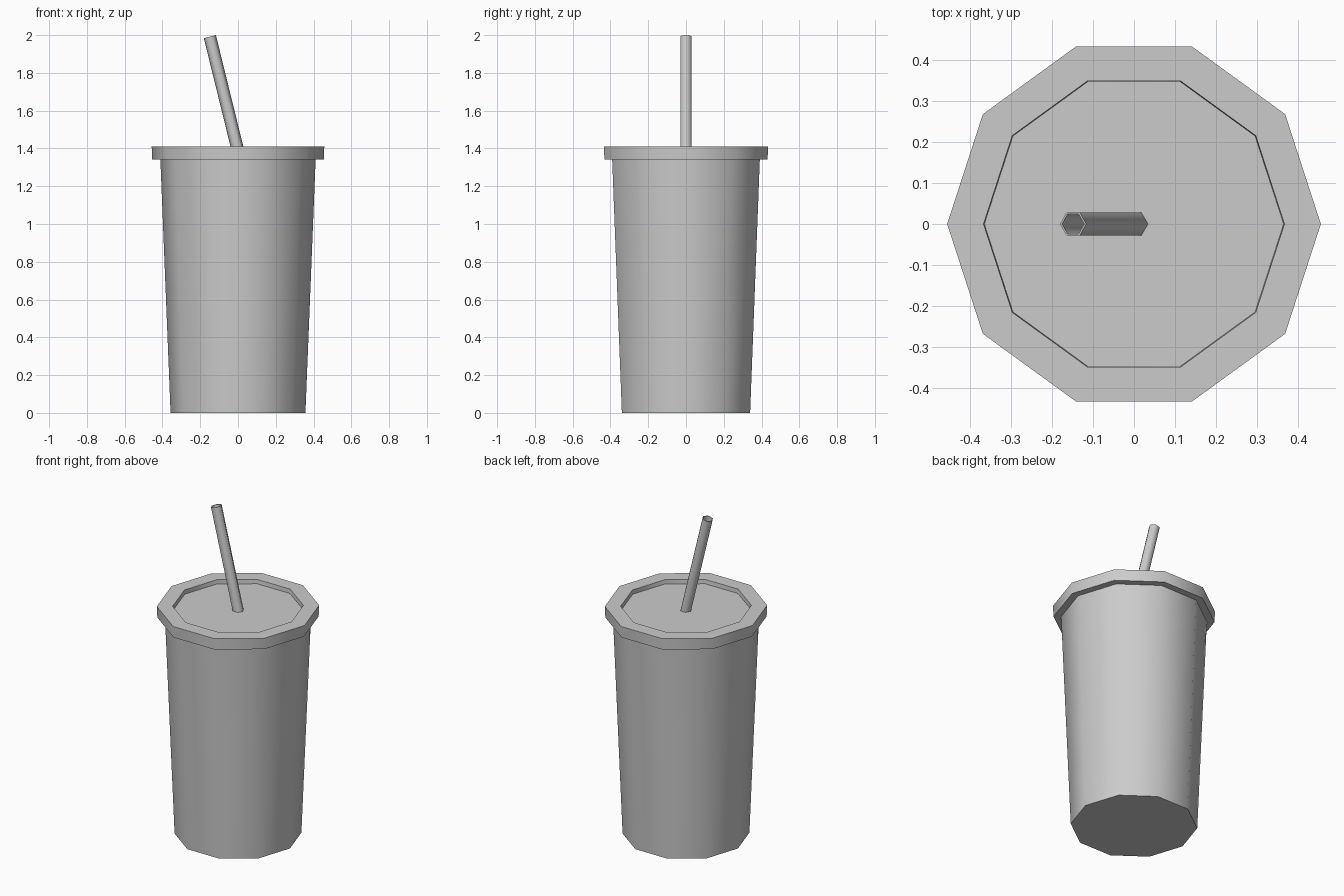
import bpy, bmesh, math
from mathutils import Matrix, Vector

if "Cube" in bpy.data.objects:
    bpy.data.objects.remove(bpy.data.objects["Cube"])


def lathe(name, profile, sides, closed=False, matrix=None):
    """Revolve (radius, z) points; cap both ends unless the profile is a loop."""
    bm = bmesh.new()
    rings = []
    for r, z in profile:
        rings.append([bm.verts.new((r * math.cos(2 * math.pi * i / sides),
                                    r * math.sin(2 * math.pi * i / sides), z))
                      for i in range(sides)])
    pairs = list(zip(rings, rings[1:]))
    if closed:
        pairs.append((rings[-1], rings[0]))
    else:
        bm.faces.new(rings[0])
        bm.faces.new(rings[-1])
    for a, b in pairs:
        for i in range(sides):
            j = (i + 1) % sides
            bm.faces.new((a[i], a[j], b[j], b[i]))
    bmesh.ops.recalc_face_normals(bm, faces=bm.faces)
    if matrix:
        bm.transform(matrix)
    mesh = bpy.data.meshes.new(name)
    bm.to_mesh(mesh)
    bm.free()
    obj = bpy.data.objects.new(name, mesh)
    bpy.context.collection.objects.link(obj)
    bpy.ops.object.select_all(action='DESELECT')
    obj.select_set(True)
    bpy.context.view_layer.objects.active = obj
    bpy.ops.object.shade_smooth_by_angle(angle=math.radians(65))
    return obj


# Tapered ten-sided cup
lathe("cup", [(0.357, 0), (0.411, 1.342)], 10)

# Lid with raised rim and recessed top
lathe("lid", [(0.405, 1.342), (0.454, 1.342), (0.457, 1.411),
              (0.368, 1.411), (0.366, 1.385)], 10)

# Hollow six-sided straw leaning to the left
base, tip = Vector((0.003, 0, 1.375)), Vector((-0.149, 0, 1.992))
lean = math.atan2(tip.x - base.x, tip.z - base.z)
length = (tip - base).length
lathe("straw", [(0.033, 0), (0.033, length), (0.028, length), (0.028, 0)], 6,
      closed=True,
      matrix=Matrix.Translation(base) @ Matrix.Rotation(lean, 4, 'Y'))
